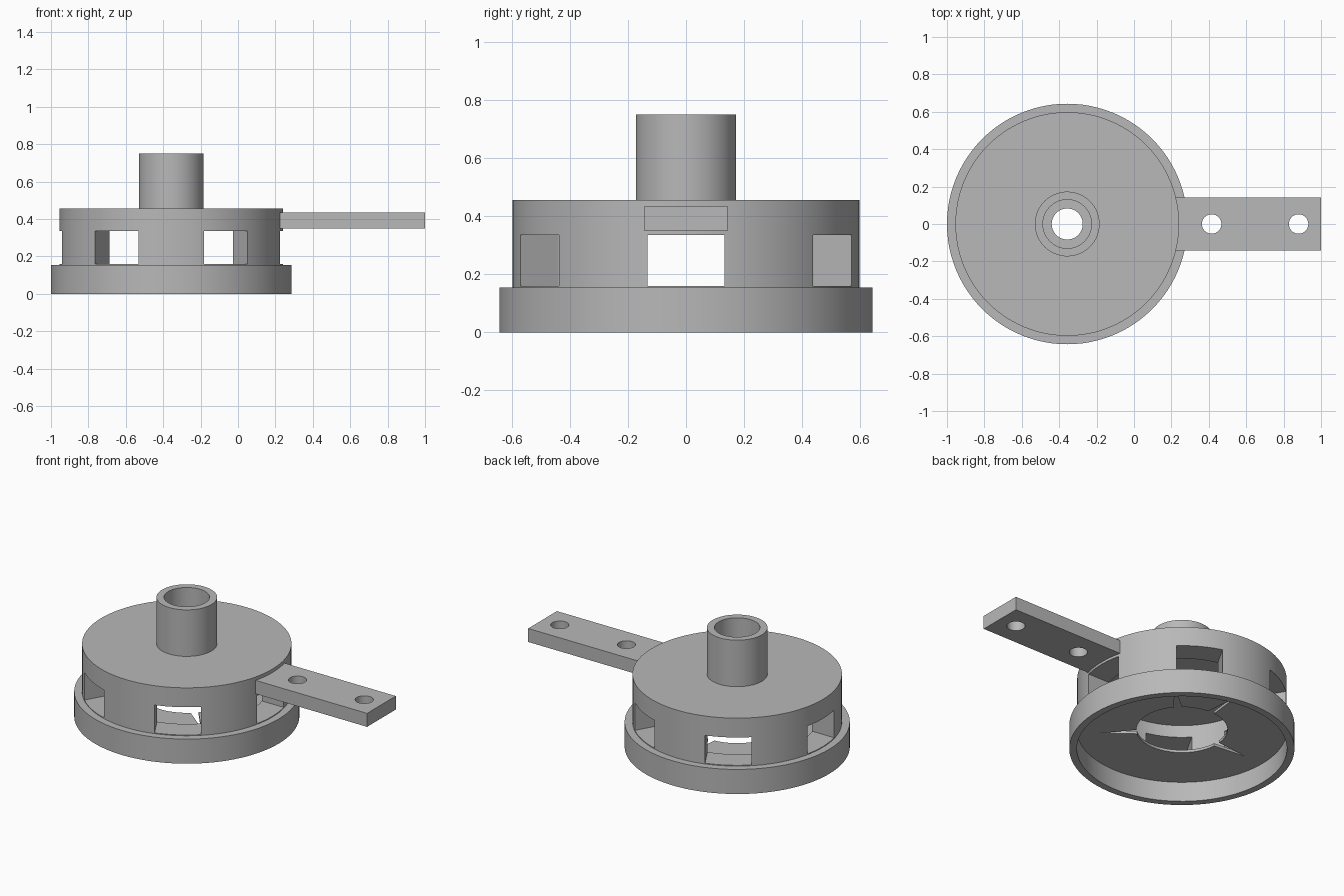
import bpy, bmesh, math
from mathutils import Matrix

if "Cube" in bpy.data.objects:
    bpy.data.objects.remove(bpy.data.objects["Cube"], do_unlink=True)

CX = -0.357     # axis of the round housing
SEG = 96

grey = bpy.data.materials.new("plain grey")
grey.use_nodes = True
grey.diffuse_color = (0.48, 0.48, 0.48, 1)
grey.node_tree.nodes["Principled BSDF"].inputs["Base Color"].default_value = (0.48, 0.48, 0.48, 1)


def finish(name, bm):
    bmesh.ops.recalc_face_normals(bm, faces=bm.faces)
    mesh = bpy.data.meshes.new(name)
    bm.to_mesh(mesh)
    bm.free()
    mesh.materials.append(grey)
    obj = bpy.data.objects.new(name, mesh)
    bpy.context.collection.objects.link(obj)
    return obj


def lathe(name, profile):
    """Revolve a closed (radius, height) outline around the housing axis."""
    bm = bmesh.new()
    rings = []
    for i in range(SEG):
        a = 2 * math.pi * i / SEG
        rings.append([bm.verts.new((CX + r * math.cos(a), r * math.sin(a), z)) for r, z in profile])
    n = len(profile)
    for i in range(SEG):
        p, q = rings[i], rings[(i + 1) % SEG]
        for j in range(n):
            k = (j + 1) % n
            bm.faces.new((p[j], q[j], q[k], p[k]))
    return finish(name, bm)


def box(name, x, y, z, turn=0, centre=0):
    """Box from ranges, turned about the vertical and moved along x."""
    bm = bmesh.new()
    bmesh.ops.create_cube(bm, size=1)
    for v in bm.verts:
        v.co = [lo + (c + 0.5) * (hi - lo) for c, (lo, hi) in zip(v.co, (x, y, z))]
    move = Matrix.Translation((centre, 0, 0)) @ Matrix.Rotation(math.radians(turn), 4, "Z")
    bmesh.ops.transform(bm, matrix=move, verts=bm.verts)
    return finish(name, bm)


def cylinder(name, x, r, z0, z1):
    bm = bmesh.new()
    bmesh.ops.create_cone(bm, cap_ends=True, segments=48, radius1=r, radius2=r, depth=z1 - z0,
                          matrix=Matrix.Translation((x, 0, (z0 + z1) / 2)))
    return finish(name, bm)


def wedge(name, turn):
    """Thin triangular slit pointing away from the axis."""
    bm = bmesh.new()
    tri = [bm.verts.new((x, y, 0.1)) for x, y in ((0.24, -0.025), (0.475, 0), (0.24, 0.025))]
    face = bm.faces.new(tri)
    out = bmesh.ops.extrude_face_region(bm, geom=[face])
    for v in out["geom"]:
        if isinstance(v, bmesh.types.BMVert):
            v.co.z = 0.147
    move = Matrix.Translation((CX, 0, 0)) @ Matrix.Rotation(math.radians(turn), 4, "Z")
    bmesh.ops.transform(bm, matrix=move, verts=bm.verts)
    return finish(name, bm)


def cut(obj, cutters):
    for c in cutters:
        c.hide_render = True
        mod = obj.modifiers.new("cut", "BOOLEAN")
        mod.operation = "DIFFERENCE"
        mod.solver = "EXACT"
        mod.object = c
        bpy.context.view_layer.objects.active = obj
        bpy.ops.object.modifier_apply(modifier=mod.name)
        bpy.data.objects.remove(c, do_unlink=True)


# Base flange with a recessed underside and a thin floor around a wide opening
flange = lathe("base_flange", [(0.643, 0), (0.643, 0.155), (0.45, 0.155), (0.45, 0.142),
                               (0.26, 0.142), (0.26, 0.125), (0.6, 0.125), (0.6, 0)])
cut(flange, [wedge("slit_cutter", a) for a in (45, 90, 180, -45)])

# Hollow drum with a closed top, pierced by six windows
drum = lathe("drum", [(0.598, 0.155), (0.598, 0.457), (0.083, 0.457), (0.083, 0.412),
                      (0.45, 0.412), (0.45, 0.155)])
cut(drum, [box("window_cutter", (-0.8, 0.8), (-0.133, 0.133), (0.16, 0.335), a, CX)
           for a in (0, 60, 120)])

# Hub tube on the top
hub = lathe("hub_tube", [(0.173, 0.45), (0.173, 0.75), (0.13, 0.75), (0.13, 0.45)])

# Mounting arm with two bolt holes
arm = box("mounting_arm", (0.17, 1.0), (-0.143, 0.143), (0.35, 0.435))
cut(arm, [cylinder("bolt_hole_cutter", x, 0.052, 0.3, 0.5) for x in (0.415, 0.88)])

# Smooth round walls, crisp edges
bpy.ops.object.select_all(action="DESELECT")
for obj in (flange, drum, hub, arm):
    obj.select_set(True)
bpy.context.view_layer.objects.active = drum
bpy.ops.object.shade_smooth_by_angle(angle=math.radians(30))
